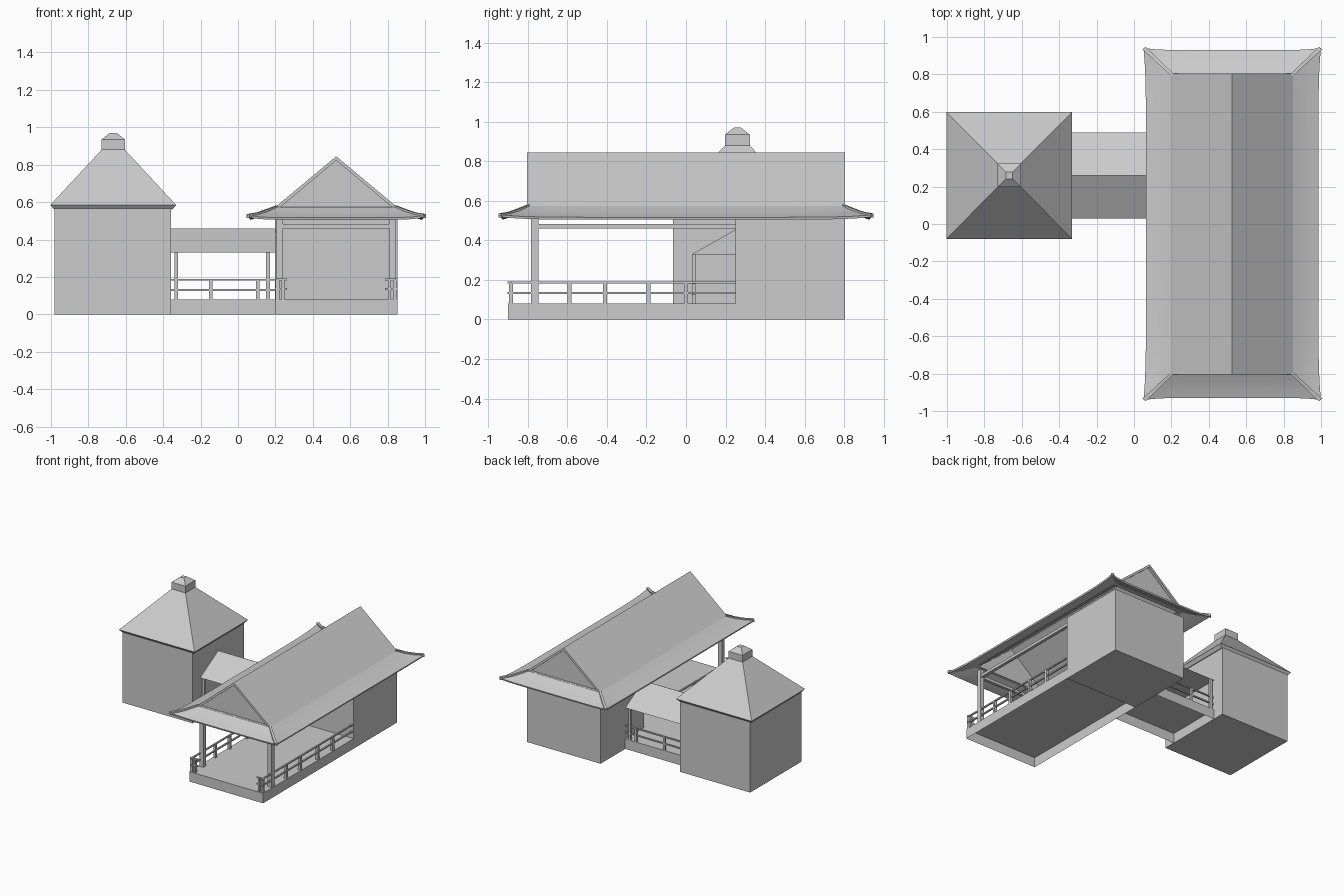
import bpy, bmesh, math
from mathutils import Vector

if "Cube" in bpy.data.objects:
    bpy.data.objects.remove(bpy.data.objects["Cube"])


def finish(name, bm, recalc=True):
    if recalc:
        bmesh.ops.recalc_face_normals(bm, faces=bm.faces)
    me = bpy.data.meshes.new(name)
    bm.to_mesh(me)
    bm.free()
    ob = bpy.data.objects.new(name, me)
    bpy.context.collection.objects.link(ob)
    return ob


def box(name, x, y, z, open_bottom=False):
    bm = bmesh.new()
    bmesh.ops.create_cube(bm, size=1)
    for v in bm.verts:
        v.co = [r[0] + (c + .5) * (r[1] - r[0]) for c, r in zip(v.co, (x, y, z))]
    if open_bottom:
        low = [f for f in bm.faces if f.normal.z < -.9]
        bmesh.ops.delete(bm, geom=low, context='FACES_ONLY')
    return finish(name, bm, False)


def post(name, x, y, z0, z1, w):
    return box(name, (x - w / 2, x + w / 2), (y - w / 2, y + w / 2), (z0, z1))


def prism(name, profile, axis, a, b):
    """Extrude a (horizontal, z) profile along x or y."""
    bm = bmesh.new()
    ends = [[bm.verts.new((t, p, z) if axis == 'x' else (p, t, z)) for p, z in profile]
            for t in (a, b)]
    n = len(profile)
    for i in range(n):
        j = (i + 1) % n
        bm.faces.new((ends[0][i], ends[0][j], ends[1][j], ends[1][i]))
    bm.faces.new(ends[0])
    bm.faces.new(ends[1])
    return finish(name, bm)


def loft(name, rings, caps=(True, True)):
    bm = bmesh.new()
    vr = [[bm.verts.new(p) for p in r] for r in rings]
    n = len(vr[0])
    for a, b in zip(vr, vr[1:]):
        for i in range(n):
            j = (i + 1) % n
            bm.faces.new((a[i], a[j], b[j], b[i]))
    if caps[0]:
        bm.faces.new(vr[0])
    if caps[1]:
        bm.faces.new(vr[-1])
    return finish(name, bm)


# Tower: plain block with a pyramid roof and capped finial
TX, TY = -.667, .26
box("tower_body", (-.98, -.357), (-.065, .585), (0, .565))
rings = []
for h, z in ((.316, .56), (.336, .585), (.062, .88), (.062, .935), (.018, .97)):
    rings.append([(TX + sx * h, TY + sy * h * 1.01, z)
                  for sx, sy in ((-1, -1), (1, -1), (1, 1), (-1, 1))])
loft("tower_roof", rings)

# Connecting corridor
box("corridor_floor", (-.36, .2), (.03, .49), (0, .08), True)
prism("corridor_roof", [(.03, .33), (.26, .46), (.49, .33)], 'x', -.36, .2)
for y in (.04, .48):
    for x in (-.33, .16):
        post("corridor_post", x, y, .08, .33, .02)
    for x in (-.145, .105):
        post("corridor_baluster", x, y, .08, .185, .018)
    for z in (.13, .185):
        box("corridor_rail", (-.36, .2), (y - .006, y + .006), (z - .005, z + .005))

# Hall platform and closed room
HX = .525
box("hall_floor", (.197, .853), (-.9, .25), (0, .08), True)
box("hall_room", (.197, .853), (.25, .803), (0, .515))

# Hall posts, beams and railings on both sides
for s in (-1, 1):
    post("hall_post", HX + s * .303, -.765, .08, .525, .036)
    box("hall_beam", sorted((HX + s * .29, HX + s * .315)), (-.765, .25), (.46, .483))
    xr = HX + s * .314
    end = .25 if s > 0 else .01
    for y in (-.885, -.59, -.41, -.19, 0):
        post("hall_baluster", xr, y, .08, .185, .02)
    post("front_baluster", HX + s * .285, -.885, .08, .185, .016)
    for z in (.135, .187):
        box("hall_rail", (xr - .006, xr + .006), (-.903, end), (z - .005, z + .005))
        box("front_rail", sorted((HX + s * .262, HX + s * .328)), (-.891, -.879),
            (z - .005, z + .005))
box("front_beam", (HX - .303, HX + .303), (-.777, -.753), (.46, .483))

# Hall skirt roof: open ring with corners flaring out and up
N = 20


def skirt_ring(hx, hy, z, flare):
    pts = []
    for side in range(4):
        for i in range(N):
            s = -1 + 2 * i / N
            f = flare * abs(s) ** 8
            u, v = ((s, -1), (1, s), (-s, 1), (-1, -s))[side]
            ox = f * .013 * u
            oy = f * .011 * v
            pts.append((HX + u * hx + ox, v * hy + oy, z + f * .012))
    return pts


skirt = loft("hall_skirt_roof", [
    skirt_ring(.325, .803, .574, 0), skirt_ring(.37, .845, .551, .15),
    skirt_ring(.415, .888, .532, .5), skirt_ring(.461, .93, .517, 1),
    skirt_ring(.458, .927, .505, 1), skirt_ring(.41, .88, .52, .5),
    skirt_ring(.325, .803, .562, 0)], (False, False))

# Upper gable roof as a thin folded slab, with recessed gable walls
prism("hall_gable_roof", [(HX - .327, .572), (HX, .845), (HX + .327, .572),
                          (HX + .3, .572), (HX, .823), (HX - .3, .572)], 'y', -.805, .805)
for s in (-1, 1):
    prism("gable_wall", [(HX - .31, .57), (HX, .83), (HX + .31, .57)], 'y',
          s * .775, s * .785)
    box("gable_sill", (HX - .325, HX + .325), sorted((s * .775, s * .805)), (.562, .574))

# Hip ridges running to the corner tips
for sx in (-1, 1):
    for sy in (-1, 1):
        path = [(.318, .797, .576), (.37, .845, .556), (.42, .893, .539), (.472, .94, .53)]
        side = Vector((-sx * sy, 1, 0)).normalized()
        side = Vector((sx, -sy, 0)).normalized()
        rings = []
        for k, (px, py, pz) in enumerate(path):
            c = Vector((HX + sx * px, sy * py, pz))
            w = .008 + .001 * k
            rings.append([c + side * w + Vector((0, 0, .006)), c - side * w + Vector((0, 0, .006)),
                          c - side * w - Vector((0, 0, .014)), c + side * w - Vector((0, 0, .014))])
        loft("hip_ridge", rings)

bpy.ops.object.select_all(action='DESELECT')
skirt.select_set(True)
bpy.context.view_layer.objects.active = skirt
bpy.ops.object.shade_smooth_by_angle(angle=math.radians(25))
